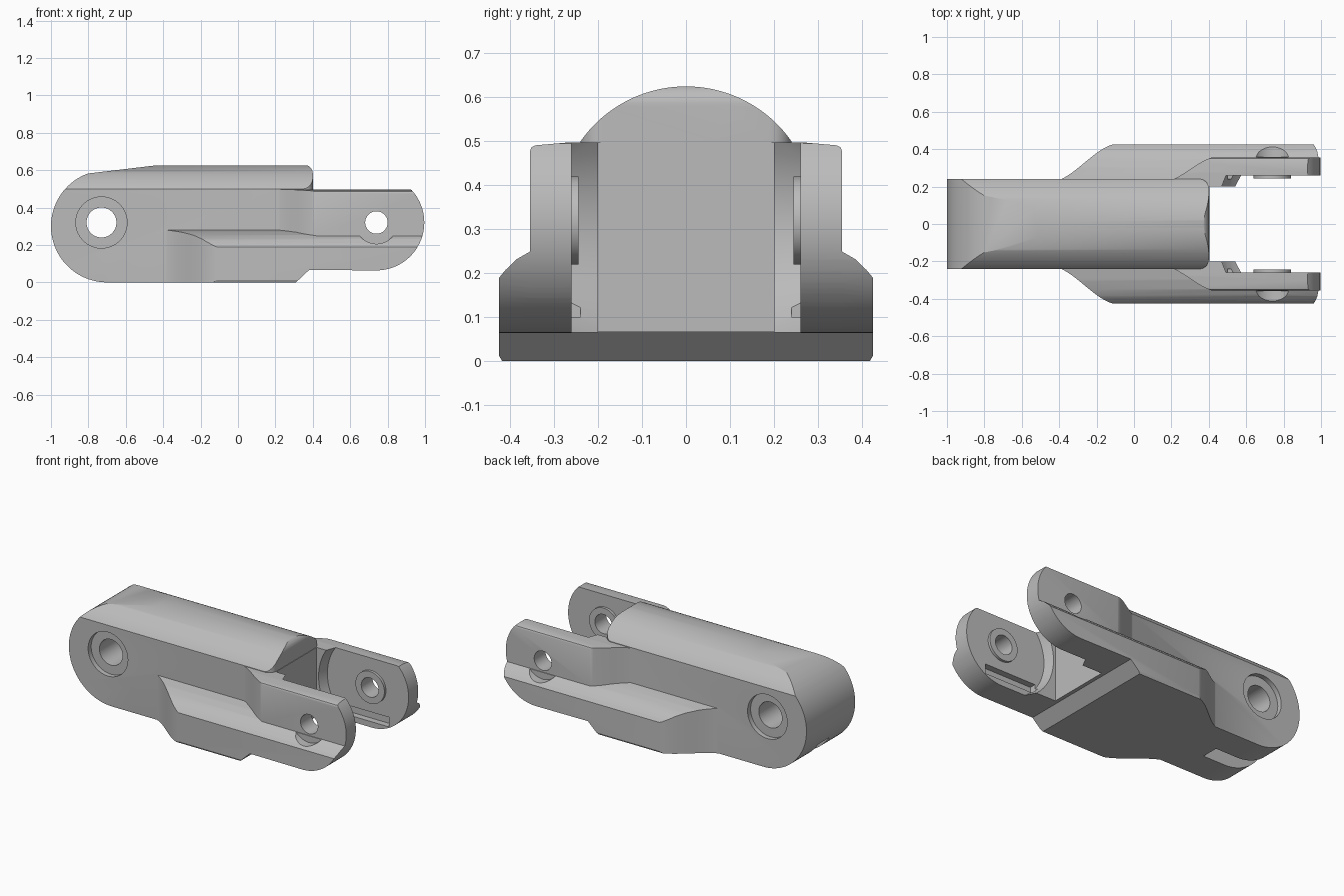
import bpy, bmesh
from math import cos, sin, radians
from mathutils import Matrix, Vector

default = bpy.data.objects.get("Cube")
if default:
    bpy.data.objects.remove(default, do_unlink=True)

grey = bpy.data.materials.new("plain grey")
grey.use_nodes = True
COLOUR = (0.5, 0.5, 0.5, 1)
grey.diffuse_color = COLOUR
grey.node_tree.nodes["Principled BSDF"].inputs["Base Color"].default_value = COLOUR


def to_object(name, bm):
    bmesh.ops.recalc_face_normals(bm, faces=bm.faces)
    mesh = bpy.data.meshes.new(name)
    bm.to_mesh(mesh)
    bm.free()
    mesh.materials.append(grey)
    obj = bpy.data.objects.new(name, mesh)
    bpy.context.collection.objects.link(obj)
    return obj


def prism(name, points, axis, lo, hi):
    """Extrude a 2D outline along one axis."""
    place = {"x": lambda u, v: (lo, u, v),
             "y": lambda u, v: (u, lo, v),
             "z": lambda u, v: (u, v, lo)}[axis]
    step = Vector([(hi - lo) * (a == axis) for a in "xyz"])
    bm = bmesh.new()
    face = bm.faces.new([bm.verts.new(place(*p)) for p in points])
    new = bmesh.ops.extrude_face_region(bm, geom=[face])["geom"]
    bmesh.ops.translate(bm, vec=step, verts=[v for v in new if isinstance(v, bmesh.types.BMVert)])
    return to_object(name, bm)


def box(x0, x1, y0, y1, z0, z1):
    return prism("box", [(x0, y0), (x1, y0), (x1, y1), (x0, y1)], "z", z0, z1)


def tube(name, x, z, y0, y1, r0, r1=None):
    """Cylinder or cone along y, from y0 (radius r0) to y1 (radius r1)."""
    bm = bmesh.new()
    bmesh.ops.create_cone(bm, cap_ends=True, segments=64, radius1=r0,
                          radius2=r0 if r1 is None else r1, depth=abs(y1 - y0))
    turn = Matrix.Rotation(radians(-90 if y1 > y0 else 90), 4, "X")
    bm.transform(Matrix.Translation((x, (y0 + y1) / 2, z)) @ turn)
    return to_object(name, bm)


def oval_bore(x0, x1, r0, r1, z):
    """Upright oval cutter along x."""
    bm = bmesh.new()
    bmesh.ops.create_cone(bm, cap_ends=True, segments=48, radius1=r0, radius2=r1, depth=x1 - x0)
    bm.transform(Matrix.Translation(((x0 + x1) / 2, 0, z))
                 @ Matrix.Diagonal((1, 1, 1.27, 1)) @ Matrix.Rotation(radians(90), 4, "Y"))
    return to_object("bore", bm)


def combine(target, tool, operation):
    mod = target.modifiers.new("combine", "BOOLEAN")
    mod.operation, mod.solver, mod.object = operation, "EXACT", tool
    bpy.ops.object.select_all(action="DESELECT")
    bpy.context.view_layer.objects.active = target
    target.select_set(True)
    bpy.ops.object.modifier_apply(modifier=mod.name)
    bpy.data.objects.remove(tool, do_unlink=True)


def arc(cx, cy, r, a0, a1, n=24):
    angles = [radians(a0 + (a1 - a0) * i / n) for i in range(n + 1)]
    return [(cx + r * cos(a), cy + r * sin(a)) for a in angles]


def mirrored(half):
    """Close a half outline of (y, z) points by mirroring y."""
    return half + [(-y, z) for y, z in reversed(half)]


def flared_plan(x0, x1, y0, y1):
    """Plan outline that swells from y0 to y1 in an S curve."""
    edge = []
    for i in range(17):
        t = i / 16
        edge.append((x0 + (x1 - x0) * t, y0 + (y1 - y0) * t * t * (3 - 2 * t)))
    edge.append((1.1, y1))
    return edge + [(x, -y) for x, y in reversed(edge)]


# Main body: side outline, limited by an arched section and a rounded plan
side = (arc(-0.7, 0.3, 0.3, 110, 270, 40) + [(0.31, 0), (0.38, 0.07), (0.40, 0.07)]
        + arc(0.35, 0.58, 0.05, 0, 90, 10) + [(-0.4, 0.63)])
housing = prism("link_housing", side, "y", -0.3, 0.3)
arch = [(0.228, -0.1), (0.24, 0.012)] + arc(0, 0.332, 0.293, 35, 145, 48) + [(-0.24, 0.012), (-0.228, -0.1)]
combine(housing, prism("section", arch, "x", -1.2, 0.6), "INTERSECT")
plan = [(-1.1, -0.3), (0.35, -0.3)] + arc(0.35, -0.19, 0.05, -90, 0, 8) \
    + arc(0.35, 0.19, 0.05, 0, 90, 8) + [(0.35, 0.3), (-1.1, 0.3)]
combine(housing, prism("plan", plan, "z", -0.1, 0.8), "INTERSECT")

# Fork layers: low wide flange and taller narrow arms
PIN_X, PIN_Z = 0.74, 0.32
fork_side = ([(-0.6, 0), (0.31, 0), (0.38, 0.066)] + arc(PIN_X, PIN_Z, 0.256, 270, 403, 40)
             + [(0.92, 0.497), (-0.6, 0.497)])
flange_section = mirrored([(0.413, -0.01), (0.425, 0.012), (0.425, 0.19), (0.41, 0.208),
                           (0.385, 0.232), (0.35, 0.252), (0.30, 0.268), (0.24, 0.28)])
arm_section = mirrored([(0.355, 0.03), (0.355, 0.478), (0.351, 0.487), (0.342, 0.491), (0.25, 0.499)])
for name, section, outline in (
        ("flange", flange_section, flared_plan(-0.45, -0.08, 0.225, 0.43)),
        ("arms", arm_section, flared_plan(0.15, 0.45, 0.225, 0.36))):
    layer = prism(name, outline, "z", -0.1, 0.8)
    combine(layer, prism("section", section, "x", -1.2, 1.2), "INTERSECT")
    combine(layer, prism("side", fork_side, "y", -0.6, 0.6), "INTERSECT")
    combine(housing, layer, "UNION")

# Opening between the arms
combine(housing, box(0.403, 1.3, -0.2, 0.2, -0.2, 0.9), "DIFFERENCE")
for s in (-1, 1):
    combine(housing, tube("cheek", PIN_X, PIN_Z, s * 0.18, s * 0.26, 0.33, 0.305), "DIFFERENCE")
    # Groove inside each arm
    ys = sorted((s * 0.24, s * 0.30))
    combine(housing, box(0.5, 0.86, *ys, 0.10, 0.16), "DIFFERENCE")
    # Screw seat outside each arm
    combine(housing, tube("seat", PIN_X, PIN_Z, s * 0.357, s * 0.6, 0.114), "DIFFERENCE")
    # Bearing seat on each side of the rounded end
    combine(housing, tube("bearing", -0.73, 0.32, s * 0.21, s * 0.4, 0.137), "DIFFERENCE")

# Pin holes
combine(housing, tube("hole", -0.73, 0.32, -0.5, 0.5, 0.08), "DIFFERENCE")
combine(housing, tube("hole", PIN_X, PIN_Z, -0.7, 0.7, 0.06), "DIFFERENCE")

# Cable tunnel, its flared mouth and the slot under the rounded end
combine(housing, oval_bore(-1.2, 0.7, 0.058, 0.058, 0.137), "DIFFERENCE")
combine(housing, oval_bore(0.345, 0.425, 0.05, 0.088, 0.137), "DIFFERENCE")
combine(housing, box(-1.2, -0.55, -0.054, 0.054, -0.2, 0.137), "DIFFERENCE")

# Raised rings around the pin holes inside the arms
parts = [housing]
for s, name in ((-1, "right_pin_boss"), (1, "left_pin_boss")):
    boss = tube(name, PIN_X, PIN_Z, s * 0.244, s * 0.262, 0.1)
    combine(boss, tube("hole", PIN_X, PIN_Z, -0.7, 0.7, 0.06), "DIFFERENCE")
    parts.append(boss)

# Smooth shading with sharp edges kept
bpy.ops.object.select_all(action="DESELECT")
for part in parts:
    part.select_set(True)
bpy.context.view_layer.objects.active = housing
bpy.ops.object.shade_smooth_by_angle(angle=radians(28))
